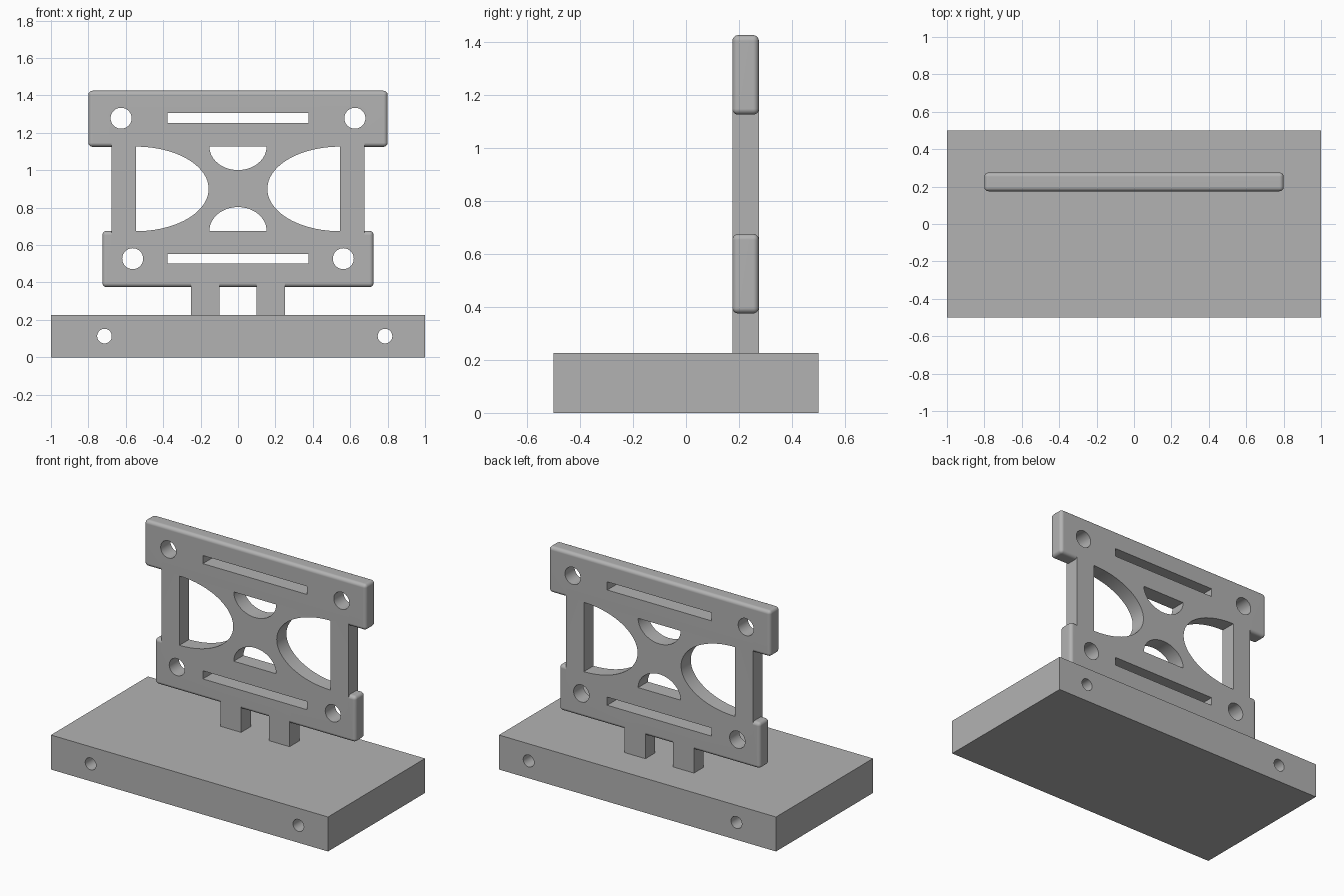
import bpy, bmesh, math

cube = bpy.data.objects.get("Cube")
if cube:
    bpy.data.objects.remove(cube, do_unlink=True)

grey = bpy.data.materials.new("plain grey")
grey.use_nodes = True
COLOUR = (0.45, 0.45, 0.45, 1)
grey.diffuse_color = COLOUR
grey.node_tree.nodes["Principled BSDF"].inputs["Base Color"].default_value = COLOUR

PLATE_Y = (0.175, 0.275)
CUT_Y = (-0.7, 0.7)


def prism(name, outline, ys, bevel=0):
    """Extrude an x-z outline along y, optionally rounding every edge."""
    bm = bmesh.new()
    face = bm.faces.new([bm.verts.new((x, ys[0], z)) for x, z in outline])
    ext = bmesh.ops.extrude_face_region(bm, geom=[face])
    for v in ext["geom"]:
        if isinstance(v, bmesh.types.BMVert):
            v.co.y = ys[1]
    bmesh.ops.recalc_face_normals(bm, faces=bm.faces[:])
    if bevel:
        bmesh.ops.bevel(bm, geom=bm.edges[:], offset=bevel, segments=5,
                        profile=0.5, affect='EDGES')
    mesh = bpy.data.meshes.new(name)
    bm.to_mesh(mesh)
    bm.free()
    mesh.materials.append(grey)
    obj = bpy.data.objects.new(name, mesh)
    bpy.context.collection.objects.link(obj)
    return obj


def box(name, x0, x1, z0, z1, ys=PLATE_Y, bevel=0):
    return prism(name, [(x0, z0), (x1, z0), (x1, z1), (x0, z1)], ys, bevel)


def arc(name, x, z, rx, rz, start=0, sweep=360):
    """Elliptical cutter, whole or half, with angles in degrees."""
    n = 48
    count = n if sweep == 360 else n + 1
    angles = [math.radians(start + sweep * i / n) for i in range(count)]
    return prism(name, [(x + rx * math.cos(a), z + rz * math.sin(a)) for a in angles], CUT_Y)


def select(obj):
    bpy.ops.object.select_all(action='DESELECT')
    obj.select_set(True)
    bpy.context.view_layer.objects.active = obj


def combine(target, tool, operation):
    select(target)
    mod = target.modifiers.new("combine", 'BOOLEAN')
    mod.operation = operation
    mod.solver = 'EXACT'
    mod.object = tool
    bpy.ops.object.modifier_apply(modifier=mod.name)
    bpy.data.objects.remove(tool, do_unlink=True)


def finish(obj):
    select(obj)
    bpy.ops.object.shade_smooth_by_angle(angle=math.radians(30))
    mod = obj.modifiers.new("flat faces", 'WEIGHTED_NORMAL')
    mod.keep_sharp = True


# Base block with two cross holes
base = box("base_block", -1, 1, 0, 0.225, (-0.5, 0.5))
for x in (-0.714, 0.786):
    combine(base, arc("base_hole", x, 0.113, 0.039, 0.039), 'DIFFERENCE')
finish(base)

# Upright plate: sharp panel, two rounded bars and two legs
plate = box("upright_plate", -0.675, 0.675, 0.6, 1.2)
combine(plate, box("upper_bar", -0.8, 0.8, 1.125, 1.425, bevel=0.022), 'UNION')
combine(plate, box("lower_bar", -0.725, 0.725, 0.375, 0.675, bevel=0.022), 'UNION')
for x in (-0.25, 0.1):
    combine(plate, box("leg", x, x + 0.15, 0.21, 0.45), 'UNION')

# Large side openings and mounting holes
for s in (-1, 1):
    combine(plate, arc("side_opening", s * 0.545, 0.9, 0.388, 0.226, 90 * s, 180), 'DIFFERENCE')
    combine(plate, arc("upper_hole", s * 0.625, 1.278, 0.056, 0.056), 'DIFFERENCE')
    combine(plate, arc("lower_hole", s * 0.563, 0.527, 0.056, 0.056), 'DIFFERENCE')

# Small middle openings and long slots
combine(plate, arc("upper_opening", 0, 1.127, 0.153, 0.126, 180, 180), 'DIFFERENCE')
combine(plate, arc("lower_opening", 0, 0.675, 0.153, 0.128, 0, 180), 'DIFFERENCE')
for z in (0.5, 1.252):
    combine(plate, box("slot", -0.376, 0.376, z, z + 0.053, CUT_Y), 'DIFFERENCE')
finish(plate)
